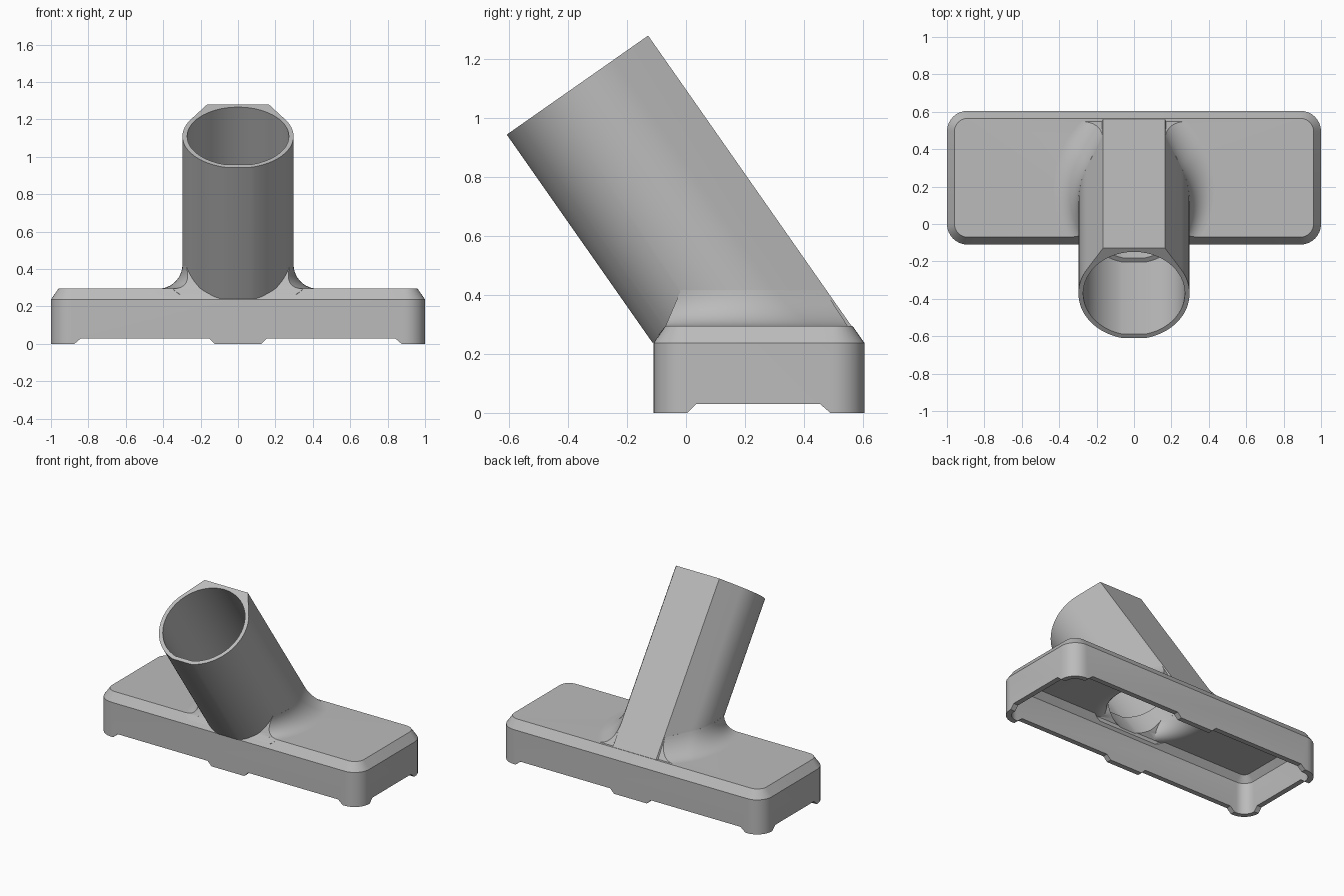
import bpy, bmesh, math
from mathutils import Vector

if "Cube" in bpy.data.objects:
    bpy.data.objects.remove(bpy.data.objects["Cube"])

LEAN = math.radians(35)
AXIS = Vector((0, -math.sin(LEAN), math.cos(LEAN)))   # tube direction
BACK = Vector((0, math.cos(LEAN), math.sin(LEAN)))    # across the tube, to the rear
FOOT = Vector((0, 0.2374, 0.24))                      # tube centre on the base
TOP = 1.062                                           # tube length along the axis
FILLET = 0.13

grey = bpy.data.materials.new("grey_plastic")
grey.diffuse_color = (0.5, 0.5, 0.5, 1)
grey.use_nodes = True
grey.node_tree.nodes["Principled BSDF"].inputs["Base Color"].default_value = grey.diffuse_color


def loft(name, loops):
    """Closed solid through equal-sized loops of points."""
    bm = bmesh.new()
    rings = [[bm.verts.new(p) for p in loop] for loop in loops]
    n = len(rings[0])
    for a, b in zip(rings, rings[1:]):
        for i in range(n):
            bm.faces.new((a[i], a[(i + 1) % n], b[(i + 1) % n], b[i]))
    bm.faces.new(rings[0][::-1])
    bm.faces.new(rings[-1])
    bmesh.ops.recalc_face_normals(bm, faces=bm.faces)
    me = bpy.data.meshes.new(name)
    bm.to_mesh(me)
    bm.free()
    ob = bpy.data.objects.new(name, me)
    bpy.context.collection.objects.link(ob)
    me.materials.append(grey)
    return ob


def combine(target, tool, operation):
    """Boolean the tool into the target and remove the tool."""
    mod = target.modifiers.new("cut", "BOOLEAN")
    mod.operation, mod.object, mod.solver = operation, tool, "EXACT"
    bpy.context.view_layer.objects.active = target
    bpy.ops.object.modifier_apply(modifier=mod.name)
    bpy.data.objects.remove(tool)


def rounded_rect(inset, z):
    r = 0.11 - inset
    x, y0, y1 = 0.89, 0.0, 0.495
    pts = []
    for cx, cy, start in ((x, y1, 0), (-x, y1, 90), (-x, y0, 180), (x, y0, 270)):
        for k in range(9):
            a = math.radians(start + k * 11.25)
            pts.append((cx + r * math.cos(a), cy + r * math.sin(a), z))
    return pts


def section(r, flat_back):
    """Tube section (u across, v to the rear) with a narrow front flat."""
    first = 58 if flat_back else 2
    side = [(r * math.sin(a), r * math.cos(a)) for a in
            (math.radians(first + (166.4 - first) * k / 28) for k in range(29))]
    if flat_back:
        side.insert(0, (0.555 * r, r))
    return side + [(-u, v) for u, v in reversed(side)]


def at_height(u, v, z):
    p = FOOT + Vector((u, 0, 0)) + BACK * v
    return p + AXIS * ((z - p.z) / AXIS.z)


def tube(name, sec, z0, s0, s1):
    """Start level at height z0, or square to the axis at s0; end square at s1."""
    def square(s):
        return [FOOT + Vector((u, 0, 0)) + BACK * v + AXIS * s for u, v in sec]
    start = square(s0) if z0 is None else [at_height(u, v, z0) for u, v in sec]
    return loft(name, [start, square(s1)])


def flare(name, sec, base_z, wall):
    """Concave skirt round the tube, trimmed to the slopes of the base."""
    loops = []
    for k in range(-1, 13):
        if k < 0:
            z, d = base_z - 0.03, FILLET
        else:
            a = math.radians(k * 7.2)
            z = base_z + FILLET * (1 - math.cos(a))
            d = FILLET * (1 - math.sin(a))
        loop = []
        for u, v in sec:
            n = Vector((u, v)).normalized()
            p = at_height(u, v, z)
            loop.append(p + Vector((n.x, n.y * abs(n.x), 0)) * d)
        loops.append(loop)
    body = loft(name, loops)
    outline = [(-0.098, 0.26), (-0.069, 0.296), (-0.02, 0.41), (0.0, 0.5),
               (0.416, 0.5), (0.598 + 0.02 * 0.7 - 0.028, 0.24), (-0.098, 0.2)]
    outline = [(y + (wall if y < 0.2 else -wall), z) for y, z in outline]
    trim = loft("flare_trim", [[(x, y, z) for y, z in outline] for x in (-0.8, 0.8)])
    combine(body, trim, "INTERSECT")
    return body


# Outer shell: base with bevelled rim, leaning tube, blended flare
nozzle = loft("nozzle", [rounded_rect(0, 0), rounded_rect(0, 0.238),
                         rounded_rect(0.04, 0.295)])
outer = section(0.297, True)
combine(nozzle, flare("flare", outer, 0.295, 0), "UNION")
combine(nozzle, tube("tube", outer, 0.239, 0, TOP), "UNION")

# Hollow: base cavity, flared throat, narrow passage, wider socket
throat = section(0.245, False)
hollow = loft("hollow", [rounded_rect(0.035, -0.05), rounded_rect(0.035, 0.218),
                         rounded_rect(0.07, 0.26)])
combine(hollow, flare("throat_flare", throat, 0.26, 0.037), "UNION")
combine(hollow, tube("passage", throat, 0.235, 0, 0.5), "UNION")
combine(hollow, tube("socket", section(0.272, False), None, 0.39, TOP + 0.1), "UNION")
combine(nozzle, hollow, "DIFFERENCE")

# Shallow air gaps between the feet
for s in (-1, 1):
    gap = [(0.125, -0.02), (0.125, 0), (0.155, 0.03), (0.84, 0.03), (0.875, 0), (0.875, -0.02)]
    combine(nozzle, loft("long_gap", [[(s * x, y, z) for x, z in gap] for y in (-0.3, 0.8)]),
            "DIFFERENCE")
gap = [(0.005, -0.02), (0.005, 0), (0.035, 0.03), (0.455, 0.03), (0.49, 0), (0.49, -0.02)]
combine(nozzle, loft("side_gap", [[(x, y, z) for y, z in gap] for x in (-1.2, 1.2)]),
        "DIFFERENCE")

# Centre front to back and shade
for v in nozzle.data.vertices:
    v.co.y += 0.0
nozzle.select_set(True)
bpy.context.view_layer.objects.active = nozzle
bpy.ops.object.shade_smooth_by_angle(angle=math.radians(30))
